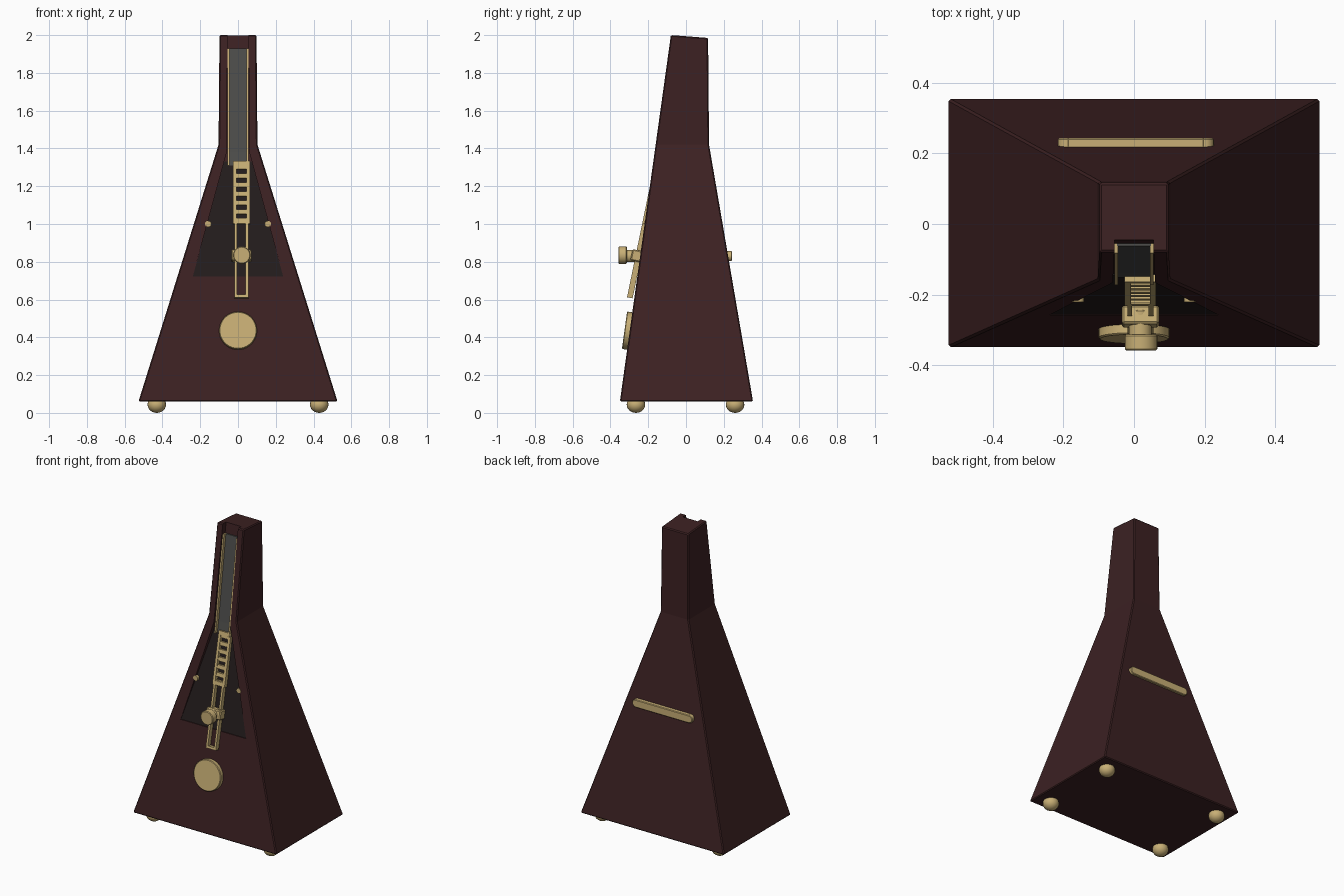
import bpy, bmesh, math
from mathutils import Vector, Matrix

cube = bpy.data.objects.get("Cube")
if cube:
    bpy.data.objects.remove(cube, do_unlink=True)


def material(name, rgb):
    m = bpy.data.materials.new(name)
    m.use_nodes = True
    m.diffuse_color = (*rgb, 1)
    m.node_tree.nodes["Principled BSDF"].inputs["Base Color"].default_value = (*rgb, 1)
    return m


WOOD = material("dark red wood", (0.045, 0.015, 0.016))
BRASS = material("brass", (0.58, 0.43, 0.18))
PANEL = material("black panel", (0.017, 0.012, 0.012))
SCALE = material("grey scale plate", (0.075, 0.075, 0.07))


def finish(name, bm, mat, bevel=0, smooth=True):
    bmesh.ops.recalc_face_normals(bm, faces=bm.faces)
    me = bpy.data.meshes.new(name)
    bm.to_mesh(me)
    bm.free()
    me.materials.append(mat)
    ob = bpy.data.objects.new(name, me)
    bpy.context.collection.objects.link(ob)
    bpy.ops.object.select_all(action='DESELECT')
    bpy.context.view_layer.objects.active = ob
    ob.select_set(True)
    if bevel:
        b = ob.modifiers.new("bevel", 'BEVEL')
        b.width = bevel
        b.segments = 1
        b.limit_method = 'ANGLE'
        bpy.ops.object.modifier_apply(modifier="bevel")
    if smooth:
        bpy.ops.object.shade_smooth_by_angle(angle=math.radians(35))
    return ob


def loft(name, rings, mat, cx=0, bevel=0):
    """Rings are (z, half width, front y, back y)."""
    bm = bmesh.new()
    rows = [[bm.verts.new((cx + s * w, y, z)) for s, y in
             ((-1, yf), (1, yf), (1, yb), (-1, yb))] for z, w, yf, yb in rings]
    for a, b in zip(rows, rows[1:]):
        for i in range(4):
            j = (i + 1) % 4
            bm.faces.new((a[i], a[j], b[j], b[i]))
    bm.faces.new(rows[0])
    bm.faces.new(rows[-1])
    return finish(name, bm, mat, bevel, smooth=False)


def add_box(bm, center, size, mat4=Matrix()):
    m = mat4 @ Matrix.Translation(center) @ Matrix.Diagonal((*size, 1))
    bmesh.ops.create_cube(bm, size=1, matrix=m)


def disc(name, center, radius, depth, tilt=0, sides=32, bevel=0.004):
    bm = bmesh.new()
    m = Matrix.Translation(center) @ Matrix.Rotation(math.pi / 2 - tilt, 4, 'X')
    bmesh.ops.create_cone(bm, cap_ends=True, segments=sides, radius1=radius,
                          radius2=radius, depth=depth, matrix=m)
    return finish(name, bm, BRASS, bevel)


SLOPE = 0.27 / 1.94


def front(z):
    return -0.35 + SLOPE * (z - 0.06)


def floor(z):
    return front(z) + 0.005 + 0.03 * min(1, (z - 0.72) / 0.66)


# Tapered case with neck; the roof slopes slightly to the back
case = loft("case", [(0.06, 0.527, -0.35, 0.355), (1.42, 0.103, front(1.42), 0.122),
                     (2.0, 0.098, -0.08, 0.117)], WOOD)
for v in case.data.vertices:
    if v.co.z > 1.9 and v.co.y > 0:
        v.co.z = 1.985
bv = case.modifiers.new("edges", 'BEVEL')
bv.width = 0.006
bv.segments = 1

# Channel down the neck, widening into the front recess
cutter = loft("recess_cutter", [(z, w, front(z) - 0.1, floor(z)) for z, w in
                                ((0.72, 0.24), (1.38, 0.06), (2.1, 0.055))], WOOD)
cutter.hide_render = True
cut = case.modifiers.new("recess", 'BOOLEAN')
cut.object = cutter
cut.operation = 'DIFFERENCE'
cut.solver = 'EXACT'
bpy.ops.object.select_all(action='DESELECT')
bpy.context.view_layer.objects.active = case
case.select_set(True)
for mod in ("edges", "recess"):
    bpy.ops.object.modifier_apply(modifier=mod)
bpy.data.objects.remove(cutter, do_unlink=True)

# Panel, scale plate and side rails lying in the recess
loft("front_panel", [(z, w, floor(z) - 0.004, floor(z) + 0.004) for z, w in
                     ((0.722, 0.239), (1.33, 0.073))], PANEL)
levels = (1.31, 1.38, 1.93)
loft("scale_plate", [(z, 0.048, floor(z) - 0.008, floor(z) + 0.001) for z in levels], SCALE)
for side, cx in (("left", 0.05), ("right", -0.05)):
    loft(side + "_scale_rail",
         [(z, 0.005, floor(z) - 0.028, floor(z) + 0.001) for z in levels], BRASS, cx)

# Tilted pendulum arm: ladder above, open slot below
pivot = Vector((0.018, -0.252, 0.83))
tilt = 0.203
arm = Matrix.Translation(pivot) @ Matrix.Rotation(-tilt, 4, 'X')
bm = bmesh.new()
for s in (-1, 1):
    add_box(bm, (s * 0.036, 0, 0.342), (0.018, 0.03, 0.335), arm)
    add_box(bm, (s * 0.030, 0, -0.025), (0.014, 0.03, 0.40), arm)
for i in range(7):
    add_box(bm, (0, 0, 0.19 + 0.0485 * i), (0.06, 0.022, 0.025), arm)
add_box(bm, (0, 0, 0.497), (0.09, 0.03, 0.026), arm)
add_box(bm, (0, 0, 0.185), (0.09, 0.03, 0.025), arm)
add_box(bm, (0, 0, -0.218), (0.074, 0.03, 0.015), arm)
finish("pendulum_arm", bm, BRASS)

# Clamp and knob on the arm
bm = bmesh.new()
add_box(bm, (0, -0.01, 0), (0.105, 0.055, 0.06), arm)
finish("arm_clamp", bm, BRASS, 0.006)
disc("knob_stem", pivot + Vector((0, -0.04, 0)), 0.032, 0.10)
disc("knob_head", pivot + Vector((0.002, -0.084, 0.005)), 0.046, 0.045)

# Front weight disc and two pins
disc("weight_disc", (0, front(0.435) - 0.011, 0.435), 0.1, 0.034, math.atan(SLOPE), 40)
for side, x in (("left", 0.158), ("right", -0.158)):
    disc(side + "_pin", (x, floor(1.0) - 0.008, 1.0), 0.017, 0.022, 0, 16, 0)

# Rounded bar handle across the back
bm = bmesh.new()
add_box(bm, (0.005, 0.226, 0.83), (0.39, 0.036, 0.052))
for x in (-0.19, 0.2):
    m = Matrix.Translation((x, 0.226, 0.83)) @ Matrix.Rotation(math.pi / 2, 4, 'X')
    bmesh.ops.create_cone(bm, cap_ends=True, segments=20, radius1=0.026,
                          radius2=0.026, depth=0.036, matrix=m)
finish("back_handle", bm, BRASS, 0.004)

# Four ball feet
for side, x in (("left", 0.43), ("right", -0.43)):
    for end, y in (("front", -0.265), ("back", 0.26)):
        bm = bmesh.new()
        m = Matrix.Translation((x, y, 0.044)) @ Matrix.Diagonal((0.049, 0.049, 0.044, 1))
        bmesh.ops.create_uvsphere(bm, u_segments=20, v_segments=12, radius=1, matrix=m)
        finish(f"{end}_{side}_foot", bm, BRASS)
